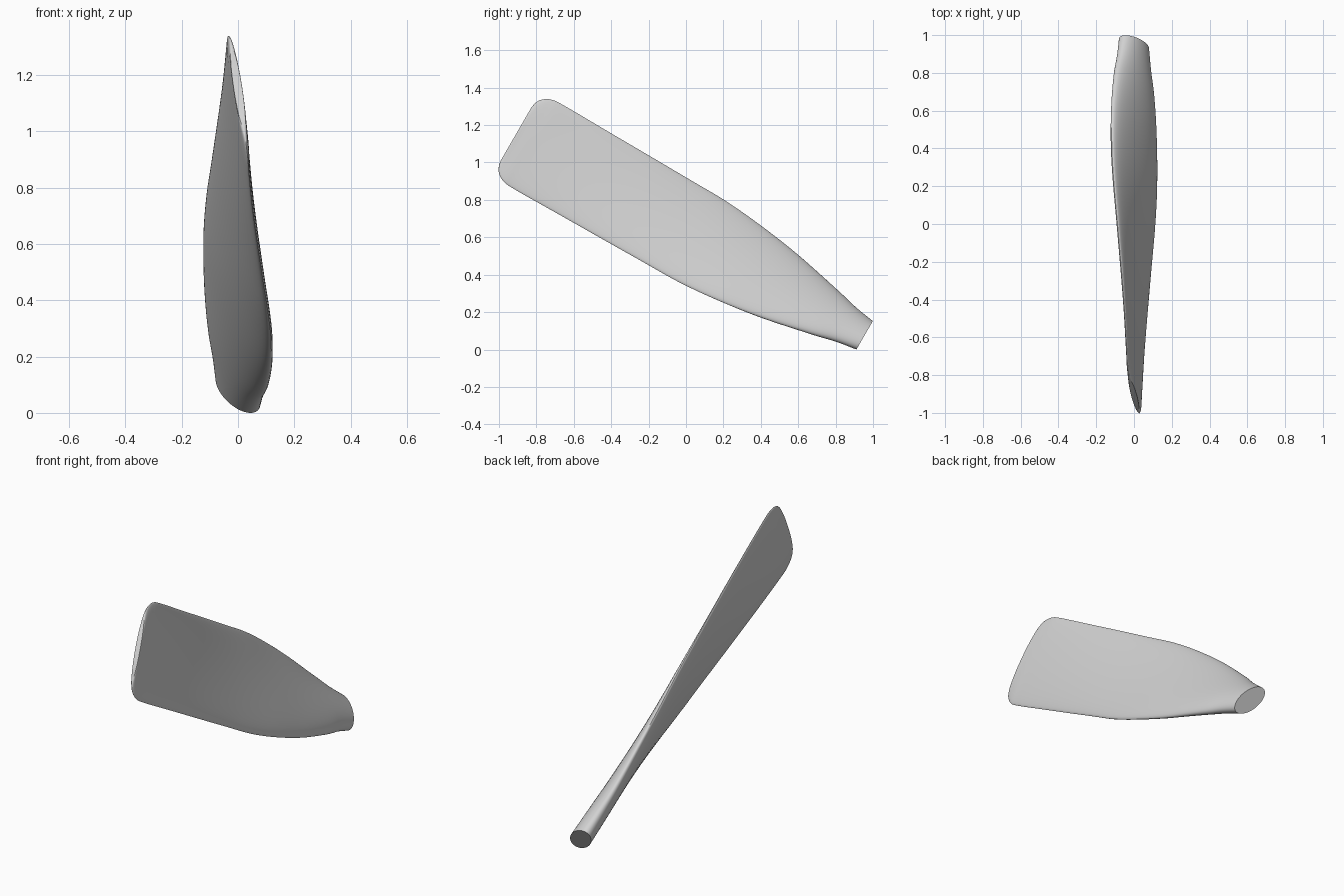
import bpy, bmesh, math
from mathutils import Vector

cube = bpy.data.objects.get("Cube")
if cube:
    bpy.data.objects.remove(cube, do_unlink=True)

grey = bpy.data.materials.new("light_grey")
grey.use_nodes = True
grey.diffuse_color = (0.65, 0.65, 0.65, 1)
grey.node_tree.nodes["Principled BSDF"].inputs["Base Color"].default_value = (0.65, 0.65, 0.65, 1)

# Blade frame: span runs from root to tip, rise is across it, side is the thin direction
TILT = math.radians(30)
ROOT = Vector((0, 0.955, 0.078))
SPAN = Vector((0, -math.cos(TILT), math.sin(TILT)))
RISE = Vector((0, math.sin(TILT), math.cos(TILT)))
SIDE = Vector((1, 0, 0))
SEGMENTS, STEPS = 48, 5

# Stations: distance along span, half chord, half thickness, twist in degrees
stations = [Vector(s) for s in (
    (0.00, 0.105, 0.055, 40),
    (0.12, 0.130, 0.053, 38),
    (0.26, 0.170, 0.050, 36),
    (0.52, 0.225, 0.044, 31),
    (0.77, 0.258, 0.039, 27),
    (1.00, 0.272, 0.034, 23),
    (1.25, 0.268, 0.029, 19),
    (1.70, 0.263, 0.022, 12),
    (2.00, 0.263, 0.018, 8.5),
    (2.08, 0.256, 0.017, 8),
    (2.125, 0.230, 0.016, 7.6),
    (2.145, 0.198, 0.016, 7.5),
    (2.152, 0.165, 0.015, 7.5),
)]


def smooth_stations(points):
    """Catmull-Rom interpolation through the stations."""
    padded = [2 * points[0] - points[1]] + points + [2 * points[-1] - points[-2]]
    out = []
    for a, b, c, d in zip(padded, padded[1:], padded[2:], padded[3:]):
        for i in range(STEPS):
            t = i / STEPS
            out.append(0.5 * (2 * b + (c - a) * t + (2 * a - 5 * b + 4 * c - d) * t ** 2
                              + (3 * b - a - 3 * c + d) * t ** 3))
    return out + [points[-1]]


# Twisted blade lofted from elliptical sections
bm = bmesh.new()
rings = []
for dist, chord, thick, twist in smooth_stations(stations):
    ang = math.radians(twist)
    chord_dir = RISE * math.cos(ang) - SIDE * math.sin(ang)
    thick_dir = SIDE * math.cos(ang) + RISE * math.sin(ang)
    ring = []
    for i in range(SEGMENTS):
        a = math.tau * i / SEGMENTS
        ring.append(bm.verts.new(ROOT + SPAN * dist + chord_dir * chord * math.cos(a)
                                 + thick_dir * thick * math.sin(a)))
    rings.append(ring)
for low, high in zip(rings, rings[1:]):
    for i in range(SEGMENTS):
        j = (i + 1) % SEGMENTS
        bm.faces.new((low[i], low[j], high[j], high[i]))

# Flat root and tip caps
bm.faces.new(rings[0])
bm.faces.new(rings[-1])
bmesh.ops.recalc_face_normals(bm, faces=bm.faces)

# Rest the lowest point on the ground
bmesh.ops.translate(bm, verts=bm.verts, vec=(0, 0, -min(v.co.z for v in bm.verts)))

mesh = bpy.data.meshes.new("blade")
bm.to_mesh(mesh)
bm.free()
mesh.materials.append(grey)
blade = bpy.data.objects.new("blade", mesh)
bpy.context.collection.objects.link(blade)
bpy.ops.object.select_all(action="DESELECT")
blade.select_set(True)
bpy.context.view_layer.objects.active = blade
bpy.ops.object.shade_smooth_by_angle(angle=math.radians(40))
